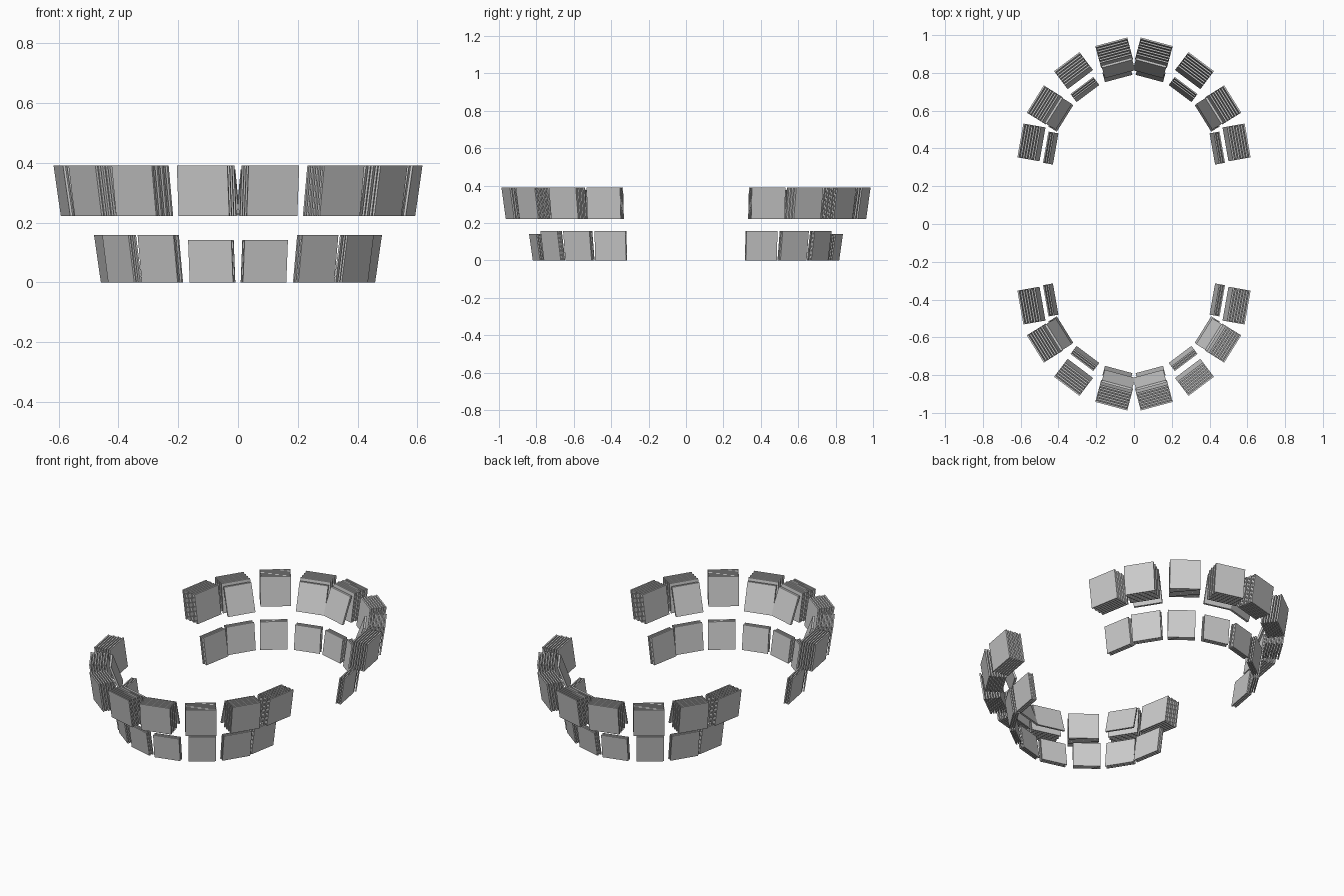
import bpy, bmesh, math
from mathutils import Matrix

if "Cube" in bpy.data.objects:
    bpy.data.objects.remove(bpy.data.objects["Cube"])


def add_sheet(bm, width, thick, y_bottom, y_top, z0, z1):
    # thin upright sheet, its top pushed outwards so that it leans
    verts = bmesh.ops.create_cube(bm, size=1)["verts"]
    for v in verts:
        t = v.co.z + 0.5
        v.co.x *= width
        v.co.y = v.co.y * thick + y_bottom + (y_top - y_bottom) * t
        v.co.z = z0 + (z1 - z0) * t


def make_panel(name, x, y, angle, width, depth, count, z0, z1, flap):
    # stack of leaning sheets; local +Y is the outward direction
    bm = bmesh.new()
    pitch = depth / count
    lean = 0.075 * (z1 - z0) / 0.17 / 6
    for i in range(count):
        c = -depth / 2 + pitch * (i + 0.5)
        w = width - (0.008 if i % 2 else 0.0)
        add_sheet(bm, w, pitch * 0.6, c - lean, c + lean, z0, z1)
    # steeper leaning sheet on the inner side
    if flap:
        add_sheet(bm, width * 0.95, 0.012, -depth / 2 - 0.062,
                  -depth / 2 - 0.005, z0 + 0.002, z1 - 0.012)
    turn = math.radians(angle - 90)
    place = Matrix.Translation((x, y, 0)) @ Matrix.Rotation(turn, 4, "Z")
    base = bm.copy()
    # four-way symmetry
    for sx in (1, -1):
        for sy in (1, -1):
            part = base.copy()
            bmesh.ops.transform(part, verts=part.verts,
                                matrix=Matrix.Diagonal((sx, sy, 1, 1)) @ place)
            bmesh.ops.recalc_face_normals(part, faces=part.faces)
            side = ("right" if sx > 0 else "left") + ("_back" if sy > 0 else "_front")
            mesh = bpy.data.meshes.new(name)
            part.to_mesh(mesh)
            part.free()
            obj = bpy.data.objects.new(f"{name}_{side}", mesh)
            bpy.context.collection.objects.link(obj)
    base.free()
    bm.free()


# upper ring: x, y, outward angle, width, steep inner sheet
upper = [
    (0.105, 0.907, 75, 0.175, True),
    (0.320, 0.812, 53, 0.168, False),
    (0.472, 0.630, 32, 0.170, True),
    (0.543, 0.432, 10, 0.182, False),
]
for n, (x, y, a, w, flap) in enumerate(upper, 1):
    make_panel(f"upper_panel_{n}", x, y, a, w, 0.10, 7, 0.222, 0.39, flap)

# lower ring: x, y, outward angle, width, height
lower = [
    (0.088, 0.795, 75, 0.150, 0.142),
    (0.260, 0.712, 53, 0.150, 0.158),
    (0.388, 0.573, 32, 0.165, 0.158),
    (0.441, 0.402, 10, 0.168, 0.158),
]
for n, (x, y, a, w, h) in enumerate(lower, 1):
    make_panel(f"lower_panel_{n}", x, y, a, w, 0.035, 3, 0.0, h, False)
